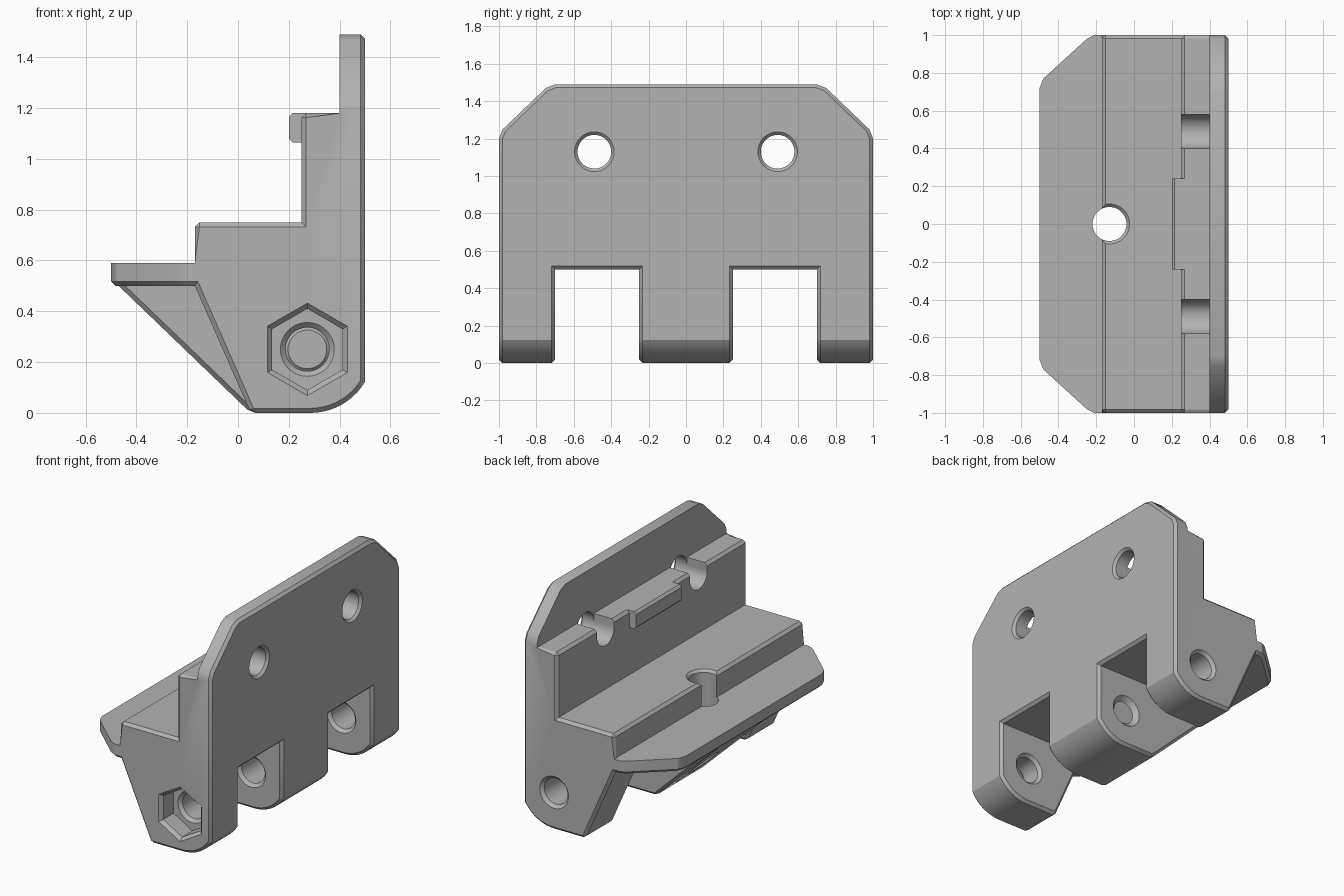
import bpy, bmesh, math
from mathutils import Vector, Matrix

default = bpy.data.objects.get("Cube")
if default:
    bpy.data.objects.remove(default, do_unlink=True)

grey = bpy.data.materials.new("mid_grey")
grey.use_nodes = True
grey.diffuse_color = (0.45, 0.45, 0.45, 1)
grey.node_tree.nodes["Principled BSDF"].inputs["Base Color"].default_value = (0.45, 0.45, 0.45, 1)


def to_object(name, bm):
    bmesh.ops.recalc_face_normals(bm, faces=bm.faces)
    mesh = bpy.data.meshes.new(name)
    bm.to_mesh(mesh)
    bm.free()
    obj = bpy.data.objects.new(name, mesh)
    bpy.context.scene.collection.objects.link(obj)
    return obj


def prism(name, points, axis, low, high):
    """Extrude a 2D outline along the given axis."""
    place = {"x": lambda a, b, t: (t, a, b),
             "y": lambda a, b, t: (a, t, b),
             "z": lambda a, b, t: (a, b, t)}[axis]
    bm = bmesh.new()
    face = bm.faces.new([bm.verts.new(place(a, b, low)) for a, b in points])
    grown = bmesh.ops.extrude_face_region(bm, geom=[face])["geom"]
    shift = Vector(place(0, 0, high - low))
    for v in grown:
        if isinstance(v, bmesh.types.BMVert):
            v.co += shift
    return to_object(name, bm)


def box(name, low, high):
    (x0, y0, z0), (x1, y1, z1) = low, high
    return prism(name, [(x0, y0), (x1, y0), (x1, y1), (x0, y1)], "z", z0, z1)


def cone(name, start, end, r1, r2, sides=48):
    """Cylinder or cone between two points."""
    start, end = Vector(start), Vector(end)
    turn = Vector((0, 0, 1)).rotation_difference(end - start).to_matrix().to_4x4()
    bm = bmesh.new()
    bmesh.ops.create_cone(bm, cap_ends=True, segments=sides, radius1=r1, radius2=r2,
                          depth=(end - start).length,
                          matrix=Matrix.Translation((start + end) / 2) @ turn)
    return to_object(name, bm)


def countersink(face_point, outward, rim, sides=48):
    """Chamfer cutter whose radius at the face is rim."""
    p, d = Vector(face_point), Vector(outward)
    return cone("chamfer_cutter", p - d * 0.03, p + d * 0.01, rim - 0.03, rim + 0.01, sides)


def combine(base, tool, operation):
    tool.hide_render = True
    mod = base.modifiers.new("cut", "BOOLEAN")
    mod.operation, mod.object, mod.solver = operation, tool, "EXACT"
    graph = bpy.context.evaluated_depsgraph_get()
    result = bpy.data.meshes.new_from_object(base.evaluated_get(graph))
    base.modifiers.clear()
    base.data = result
    bpy.data.objects.remove(tool, do_unlink=True)


# Stepped body with a rounded heel
heel = []
for i in range(11):
    a = math.asin(0.215 / 0.25) * i / 10
    heel.append((0.285 + 0.25 * math.sin(a), 0.25 - 0.25 * math.cos(a)))
profile = [(0.05, 0)] + heel + [(0.5, 1.18), (0.25, 1.18), (0.25, 0.75),
                                (-0.17, 0.75), (-0.17, 0.5)]
bracket = prism("mounting_bracket", profile, "y", -1, 1)

# Notches between the lugs
for side in (-1, 1):
    a, b = sorted((side * 0.25, side * 0.7))
    combine(bracket, box("notch", (-0.7, a, -0.2), (0.7, b, 0.5)), "DIFFERENCE")

# Upright plate with clipped corners
half = [(1, 1.2), (0.98, 1.25), (0.75, 1.47), (0.7, 1.49)]
outline = [(1, 0.9)] + half + [(-y, z) for y, z in reversed(half)] + [(-1, 0.9)]
combine(bracket, prism("plate", outline, "x", 0.4, 0.5), "UNION")

# Front shelf with clipped corners
half = [(-0.21, 1), (-0.25, 0.98), (-0.48, 0.77), (-0.5, 0.72)]
outline = [(0, 1)] + half + [(x, -y) for x, y in reversed(half)] + [(0, -1)]
combine(bracket, prism("shelf", outline, "z", 0.5, 0.59), "UNION")

# Middle gusset under the shelf
gusset = [(-0.47, 0.5), (0.05, 0), (0.2, 0), (0.2, 0.55), (-0.4, 0.55)]
combine(bracket, prism("gusset", gusset, "y", -0.25, 0.25), "UNION")

# Chamfer the outer edges, leaving shelf top and plate front sharp
bm = bmesh.new()
bm.from_mesh(bracket.data)
bmesh.ops.remove_doubles(bm, verts=bm.verts, dist=0.0005)
bmesh.ops.dissolve_limit(bm, angle_limit=math.radians(0.5), verts=bm.verts, edges=bm.edges)


def wants_chamfer(e):
    if len(e.link_faces) != 2 or not e.is_convex or e.calc_face_angle() < math.radians(40):
        return False
    p, q = (v.co for v in e.verts)
    on_plate_front = abs(p.x - 0.4) < 0.002 and abs(q.x - 0.4) < 0.002
    on_shelf_top = abs(p.z - 0.59) < 0.002 and abs(q.z - 0.59) < 0.002
    return not (on_plate_front or on_shelf_top)


bmesh.ops.bevel(bm, geom=[e for e in bm.edges if wants_chamfer(e)], offset=0.018,
                offset_type="OFFSET", segments=1, profile=0.5, affect="EDGES",
                clamp_overlap=False)
bm.to_mesh(bracket.data)
bm.free()

# Catch lip on the upper step
lip = [(0.3, 1.18), (0.215, 1.18), (0.2, 1.165), (0.2, 1.08), (0.215, 1.065), (0.3, 1.065)]
combine(bracket, prism("lip", lip, "y", -0.24, 0.24), "UNION")

# Screw holes in the plate, opening into channels on the upper step
for y in (-0.49, 0.49):
    for tool in (box("channel", (0.1, y - 0.09, 1.13), (0.4, y + 0.09, 1.25)),
                 cone("screw_hole", (0.1, y, 1.13), (0.6, y, 1.13), 0.09, 0.09),
                 countersink((0.5, y, 1.13), (1, 0, 0), 0.106)):
        combine(bracket, tool, "DIFFERENCE")

# Vertical hole through tread, shelf and gusset
combine(bracket, cone("drop_hole", (-0.13, 0, -0.1), (-0.13, 0, 0.9), 0.09, 0.09), "DIFFERENCE")
combine(bracket, countersink((-0.13, 0, 0.75), (0, 0, 1), 0.106), "DIFFERENCE")

# Hexagonal nut recess and the pin hole through all lugs
px, pz = 0.273, 0.25
combine(bracket, cone("nut_recess", (px, -1.1, pz), (px, -0.87, pz), 0.16, 0.16, 6), "DIFFERENCE")
combine(bracket, countersink((px, -1, pz), (0, -1, 0), 0.182, 6), "DIFFERENCE")
combine(bracket, cone("pin_hole", (px, -1.2, pz), (px, 1.2, pz), 0.086, 0.086), "DIFFERENCE")
for y, d in ((-0.87, -1), (-0.7, 1), (-0.25, -1), (0.25, 1), (0.7, -1), (1, 1)):
    combine(bracket, countersink((px, y, pz), (0, d, 0), 0.106), "DIFFERENCE")

bracket.data.materials.clear()
bracket.data.materials.append(grey)
for poly in bracket.data.polygons:
    poly.material_index = 0
bpy.ops.object.select_all(action="DESELECT")
bracket.select_set(True)
bpy.context.view_layer.objects.active = bracket
bpy.ops.object.shade_smooth_by_angle(angle=math.radians(25))
